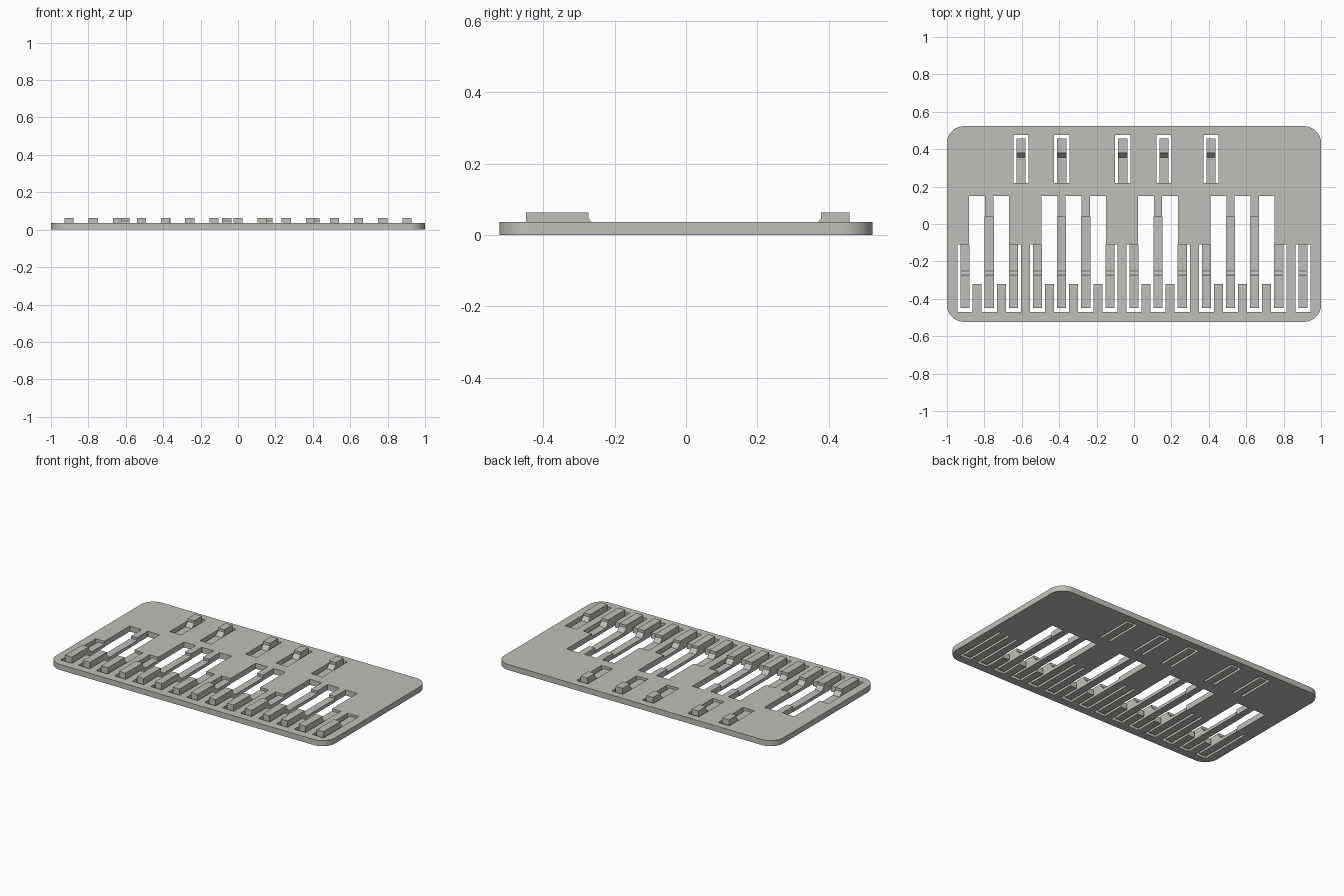
import bpy, bmesh, math

if "Cube" in bpy.data.objects:
    bpy.data.objects.remove(bpy.data.objects["Cube"])

THICK, HINGE, TOP = 0.036, 0.02, 0.063   # plate, flexure and button heights
PITCH = 0.129                            # spacing of the front keys
KEY_W, SLOT_W, OPEN_W = 0.049, 0.081, 0.085

grey = bpy.data.materials.new("light grey plastic")
grey.diffuse_color = (0.52, 0.52, 0.49, 1)
grey.use_nodes = True
grey.node_tree.nodes["Principled BSDF"].inputs["Base Color"].default_value = grey.diffuse_color


def new_object(name, bm):
    bmesh.ops.recalc_face_normals(bm, faces=bm.faces)
    mesh = bpy.data.meshes.new(name)
    bm.to_mesh(mesh)
    bm.free()
    mesh.materials.append(grey)
    ob = bpy.data.objects.new(name, mesh)
    bpy.context.collection.objects.link(ob)
    return ob


def extrude(bm, points, offset):
    face = bm.faces.new([bm.verts.new(p) for p in points])
    ext = bmesh.ops.extrude_face_region(bm, geom=[face])
    verts = [g for g in ext["geom"] if isinstance(g, bmesh.types.BMVert)]
    bmesh.ops.translate(bm, verts=verts, vec=offset)


def cut(target, name, rects):
    """Cut rectangular holes (x centre, width, y low, y high) through target."""
    bm = bmesh.new()
    for x, w, y0, y1 in rects:
        a, b = x - w / 2, x + w / 2
        extrude(bm, [(a, y0, -0.1), (b, y0, -0.1), (b, y1, -0.1), (a, y1, -0.1)], (0, 0, 0.3))
    cutter = new_object(name, bm)
    mod = target.modifiers.new(name, 'BOOLEAN')
    mod.operation, mod.solver, mod.object = 'DIFFERENCE', 'EXACT', cutter
    bpy.context.view_layer.objects.active = target
    bpy.ops.object.modifier_apply(modifier=name)
    bpy.data.objects.remove(cutter)


def key(name, x, tip, back, foot, end):
    """Raised button on a thin flexure strip, as a side profile."""
    profile = [(tip, 0), (tip, TOP), (back, TOP), (back, 0.046),
               (foot, HINGE), (end, HINGE), (end, 0)]
    bm = bmesh.new()
    extrude(bm, [(x - KEY_W / 2, y, z) for y, z in profile], (KEY_W, 0, 0))
    return new_object(name, bm)


# Rounded plate
bm = bmesh.new()
R, HX, HY = 0.09, 1.0, 0.523
outline = []
for q, (sx, sy) in enumerate([(1, 1), (-1, 1), (-1, -1), (1, -1)]):
    for i in range(13):
        a = math.pi / 2 * (q + i / 12)
        outline.append((sx * (HX - R) + R * math.cos(a), sy * (HY - R) + R * math.sin(a), 0))
extrude(bm, outline, (0, 0, THICK))
plate = new_object("plate", bm)

# Layout: long openings sit between certain neighbouring front keys
gaps = [0, 1, 3, 4, 5, 7, 8, 10, 11, 12]
front = []
for i in range(15):
    between = i in gaps and i - 1 in gaps
    front.append(((i - 7) * PITCH, 0.04 if between else -0.11))
rear = [-0.604, -0.386, -0.06, 0.16, 0.412]

# Slots around the keys, then the long openings
cut(plate, "slot_cutter",
    [(x, SLOT_W, -0.47, end) for x, end in front] + [(x, SLOT_W, 0.22, 0.475) for x in rear])
cut(plate, "opening_cutter",
    [((g - 6.5) * PITCH, OPEN_W, -0.322, 0.15) for g in gaps])

# Front and rear keys
for i, (x, end) in enumerate(front):
    key(f"front_key_{i + 1}", x, -0.448, -0.273, -0.25, end)
for i, x in enumerate(rear):
    key(f"rear_key_{i + 1}", x, 0.458, 0.379, 0.356, 0.22)

# Smooth the rounded corners only
bpy.ops.object.select_all(action='DESELECT')
plate.select_set(True)
bpy.context.view_layer.objects.active = plate
bpy.ops.object.shade_smooth_by_angle(angle=math.radians(30))
